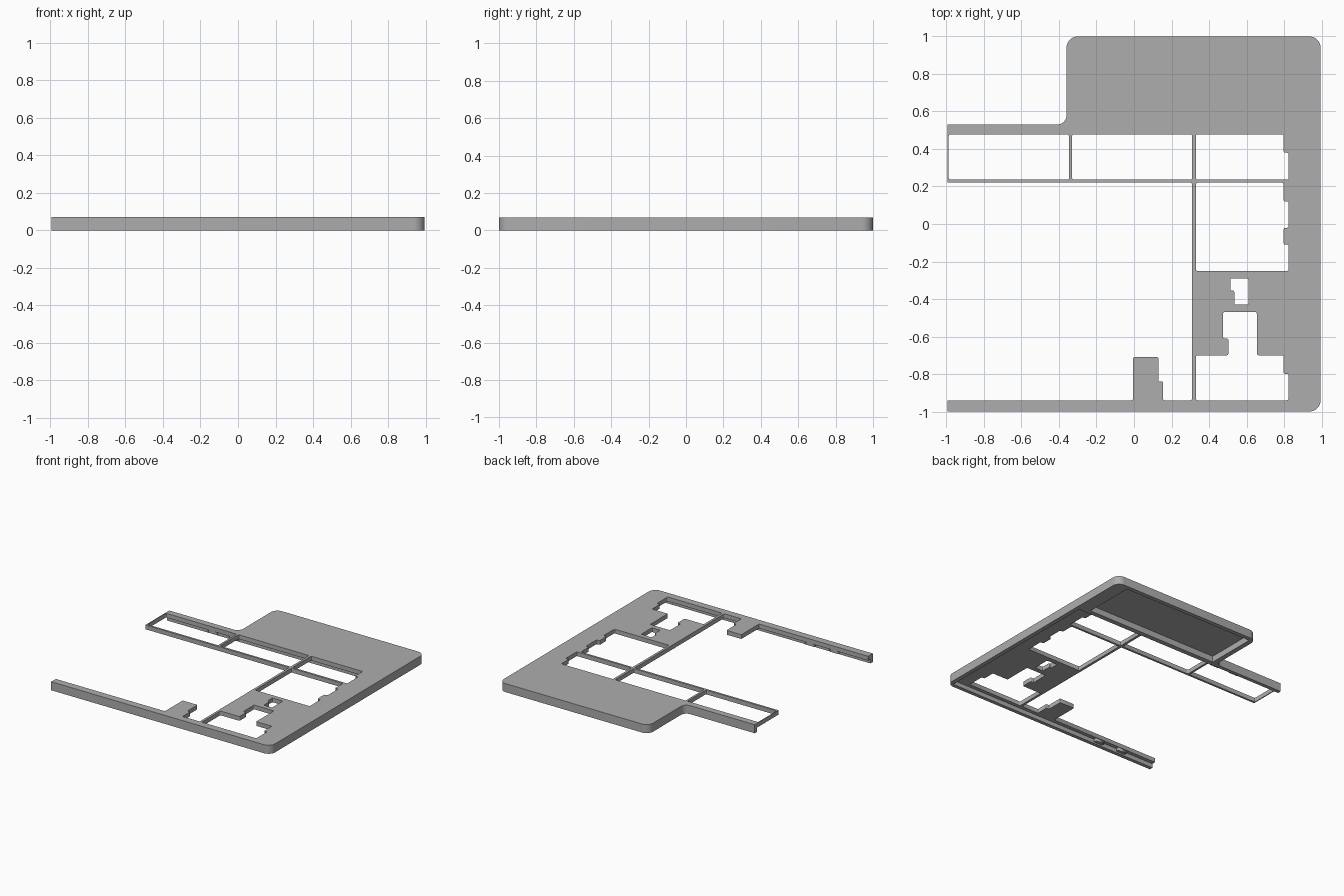
import bpy, bmesh
from math import sin, cos, pi
from mathutils import Vector

if "Cube" in bpy.data.objects:
    bpy.data.objects.remove(bpy.data.objects["Cube"], do_unlink=True)

grey = bpy.data.materials.new("matte grey")
grey.use_nodes = True
grey.diffuse_color = (0.42, 0.42, 0.42, 1)
grey.node_tree.nodes["Principled BSDF"].inputs["Base Color"].default_value = (0.42, 0.42, 0.42, 1)

HEIGHT, PLATE_BOTTOM, SCREEN_BOTTOM = 0.07, 0.035, 0.05


def fillet(corners, radius=0.008):
    """Round right-angled corners; a third value overrides the radius."""
    out = []
    for i, c in enumerate(corners):
        p = Vector(c[:2])
        r = c[2] if len(c) > 2 else radius
        if r == 0:
            out.append(p)
            continue
        u = (Vector(corners[i - 1][:2]) - p).normalized() * r
        v = (Vector(corners[(i + 1) % len(corners)][:2]) - p).normalized() * r
        steps = 8 if r > 0.02 else 3
        for k in range(steps + 1):
            t = pi / 2 * k / steps
            out.append(p + u + v - v * cos(t) - u * sin(t))
    return out


def rect(x0, x1, y0, y1):
    return [(x0, y0), (x1, y0), (x1, y1), (x0, y1)]


def prism(name, loops, z0, z1):
    """Extrude a filled outline, with inner loops as holes."""
    curve = bpy.data.curves.new(name, "CURVE")
    curve.dimensions, curve.fill_mode = "2D", "BOTH"
    curve.extrude = (z1 - z0) / 2
    for loop in loops:
        spline = curve.splines.new("POLY")
        spline.points.add(len(loop) - 1)
        for point, p in zip(spline.points, loop):
            point.co = (p[0], p[1], 0, 1)
        spline.use_cyclic_u = True
    temp = bpy.data.objects.new(name + " curve", curve)
    bpy.context.collection.objects.link(temp)
    deps = bpy.context.evaluated_depsgraph_get()
    mesh = bpy.data.meshes.new_from_object(temp.evaluated_get(deps))
    bpy.data.objects.remove(temp, do_unlink=True)
    bm = bmesh.new()
    bm.from_mesh(mesh)
    bmesh.ops.remove_doubles(bm, verts=bm.verts, dist=0.0001)
    bmesh.ops.translate(bm, verts=bm.verts, vec=(0, 0, (z0 + z1) / 2))
    bmesh.ops.recalc_face_normals(bm, faces=bm.faces)
    bm.to_mesh(mesh)
    bm.free()
    mesh.materials.clear()
    mesh.materials.append(grey)
    obj = bpy.data.objects.new(name, mesh)
    bpy.context.collection.objects.link(obj)
    return obj


# Outer outline: display block, back arm, front beam and support tab
outline = fillet([
    (-0.995, 0.53, 0), (-0.36, 0.53, 0.05), (-0.36, 1, 0.06), (0.995, 1, 0.06),
    (0.995, -1, 0.06), (-0.995, -1, 0), (-0.995, -0.94, 0), (-0.005, -0.94),
    (-0.005, -0.71), (0.13, -0.71), (0.13, -0.84), (0.155, -0.84),
    (0.155, -0.94), (0.31, -0.94), (0.31, 0.22), (-0.995, 0.22, 0)])

# Openings in the plate
openings = [
    rect(-0.988, -0.347, 0.237, 0.477),
    rect(-0.33, 0.31, 0.237, 0.477),
    [(0.33, 0.237), (0.825, 0.237), (0.825, 0.38), (0.798, 0.38),
     (0.798, 0.477), (0.33, 0.477)],
    [(0.33, -0.25), (0.825, -0.25), (0.825, -0.11), (0.798, -0.11),
     (0.798, -0.02), (0.825, -0.02), (0.825, 0.12), (0.798, 0.12),
     (0.798, 0.22), (0.33, 0.22)],
    [(0.535, -0.43), (0.61, -0.43), (0.61, -0.29), (0.515, -0.29),
     (0.515, -0.355), (0.535, -0.355)],
    [(0.33, -0.94), (0.825, -0.94), (0.825, -0.8), (0.798, -0.8),
     (0.798, -0.7), (0.655, -0.7), (0.655, -0.47), (0.475, -0.47),
     (0.475, -0.61), (0.503, -0.61), (0.503, -0.7), (0.33, -0.7)]]
plate = prism("case_plate", [outline] + [fillet(o) for o in openings], 0, HEIGHT)

# Hollow underside, leaving the outer skirt and the bar before the display
cavity = prism("underside_cutter", [rect(-1.1, 0.96, -0.97, 0.5)], -0.1, PLATE_BOTTOM)
pocket = prism("display_pocket_cutter", [rect(-0.32, 0.88, 0.54, 0.965)], -0.1, SCREEN_BOTTOM)
for cutter in (cavity, pocket):
    mod = plate.modifiers.new(cutter.name, "BOOLEAN")
    mod.operation, mod.solver, mod.object = "DIFFERENCE", "EXACT", cutter
bpy.context.view_layer.update()
deps = bpy.context.evaluated_depsgraph_get()
cut_mesh = bpy.data.meshes.new_from_object(plate.evaluated_get(deps))
plate.modifiers.clear()
plate.data = cut_mesh
for cutter in (cavity, pocket):
    bpy.data.objects.remove(cutter, do_unlink=True)

# Small catches on the inside of the skirt
for i, x in enumerate((-0.68, -0.46)):
    prism(f"front_catch_{i + 1}", [rect(x - 0.04, x + 0.04, -0.971, -0.945)], 0.012, PLATE_BOTTOM)
for i, x in enumerate((-0.57, -0.38)):
    prism(f"back_catch_{i + 1}", [rect(x - 0.04, x + 0.04, 0.48, 0.501)], 0.012, PLATE_BOTTOM)

bpy.ops.object.select_all(action="DESELECT")
plate.select_set(True)
bpy.context.view_layer.objects.active = plate
bpy.ops.object.shade_smooth_by_angle(angle=pi / 6)
